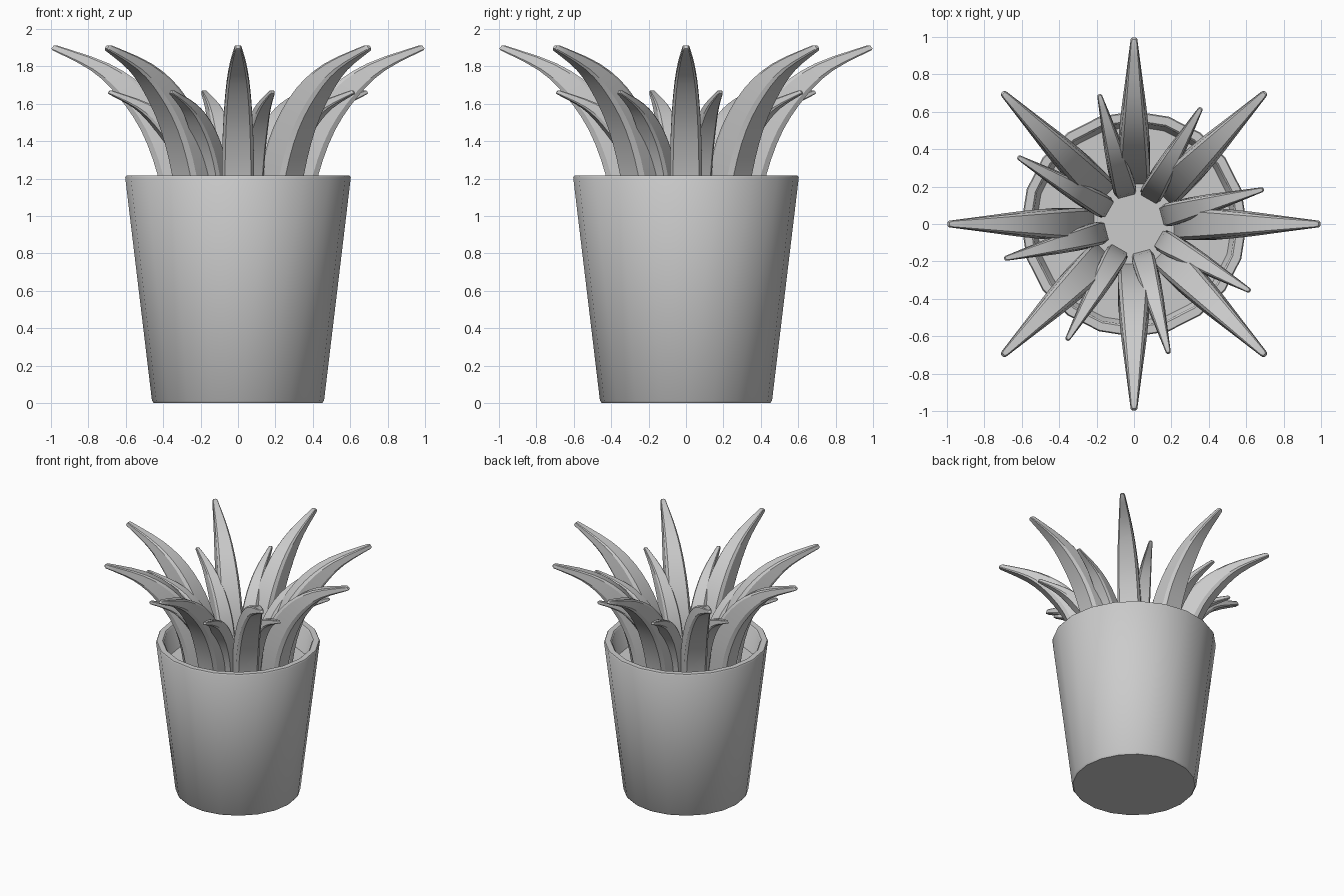
import bpy, math

if "Cube" in bpy.data.objects:
    bpy.data.objects.remove(bpy.data.objects["Cube"])

def make_object(name, verts, faces, angle=40):
    mesh = bpy.data.meshes.new(name)
    mesh.from_pydata(verts, [], faces)
    mesh.validate()
    ob = bpy.data.objects.new(name, mesh)
    bpy.context.collection.objects.link(ob)
    bpy.ops.object.select_all(action='DESELECT')
    ob.select_set(True)
    bpy.context.view_layer.objects.active = ob
    bpy.ops.object.mode_set(mode='EDIT')
    bpy.ops.mesh.select_all(action='SELECT')
    bpy.ops.mesh.normals_make_consistent(inside=False)
    bpy.ops.object.mode_set(mode='OBJECT')
    bpy.ops.object.shade_smooth_by_angle(angle=math.radians(angle))
    return ob

def skin(rings):
    """Join equal-sized rings with quads and cap both ends."""
    n = len(rings[0])
    verts = [v for ring in rings for v in ring]
    faces = [(i * n + k, i * n + (k + 1) % n, (i + 1) * n + (k + 1) % n, (i + 1) * n + k)
             for i in range(len(rings) - 1) for k in range(n)]
    faces += [tuple(range(n))[::-1], tuple(range((len(rings) - 1) * n, len(rings) * n))]
    return verts, faces

def lathe(name, profile, sides=20):
    ang = [2 * math.pi * k / sides for k in range(sides)]
    return make_object(name, *skin([[(r * math.cos(a), r * math.sin(a), z) for a in ang]
                                    for r, z in profile]))

# pot with softened bottom and rim edges, and an inner wall
lathe("pot", [(0.45, 0), (0.46, 0.012), (0.603, 1.205), (0.597, 1.215),
              (0.555, 1.215), (0.545, 1.205), (0.41, 0.08)])
# soil
lathe("soil", [(0.51, 0.96), (0.524, 1.02)])

# leaf stations: outer r, outer z, inner r, inner z, half width
STATIONS = [(0.39, 0.98, 0.21, 0.98, 0.080),
            (0.43, 1.22, 0.245, 1.25, 0.086),
            (0.52, 1.46, 0.335, 1.48, 0.080),
            (0.65, 1.65, 0.49, 1.68, 0.066),
            (0.79, 1.78, 0.69, 1.815, 0.046),
            (0.99, 1.885, 0.97, 1.912, 0.018)]

def catmull(p, steps=3):
    ext = [p[0]] + p + [p[-1]]
    out = []
    for a, b, c, d in zip(ext, ext[1:], ext[2:], ext[3:]):
        for s in range(steps):
            t = s / steps
            out.append([0.5 * (2 * y + (z - x) * t + (2 * x - 5 * y + 4 * z - w) * t * t
                               + (3 * y - x - 3 * z + w) * t ** 3)
                        for x, y, z, w in zip(a, b, c, d)])
    return out + [list(p[-1])]

# cross-section: box with cut corners (across, through)
SECTION = [(-1, .15), (-1, .85), (-.8, 1), (.8, 1), (1, .85), (1, .15), (.8, 0), (-.8, 0)]
BASE_Z = 1.05

def leaf(name, degrees, scale):
    ca, sa = math.cos(math.radians(degrees)), math.sin(math.radians(degrees))
    rings = []
    for ro, zo, ri, zi, w in catmull(STATIONS):
        ring = []
        for u, v in SECTION:
            r, z = ro + (ri - ro) * v, zo + (zi - zo) * v
            x, y = r * scale, u * w * scale
            ring.append((x * ca - y * sa, x * sa + y * ca, BASE_Z + (z - BASE_Z) * scale))
        rings.append(ring)
    # blunt tip
    cx = [sum(c) / len(rings[-1]) for c in zip(*rings[-1])]
    push = 0.012 * scale
    rings.append([tuple(m + (p - m) * 0.6 + d for p, m, d in
                        zip(v, cx, (push * ca, push * sa, push * 0.3))) for v in rings[-1]])
    return make_object(name, *skin(rings), angle=30)

# long outer leaves and short inner leaves
for i in range(8):
    leaf(f"long_leaf_{i + 1}", 45 * i, 1.0)
    leaf(f"short_leaf_{i + 1}", 45 * i + 15, 0.72)
